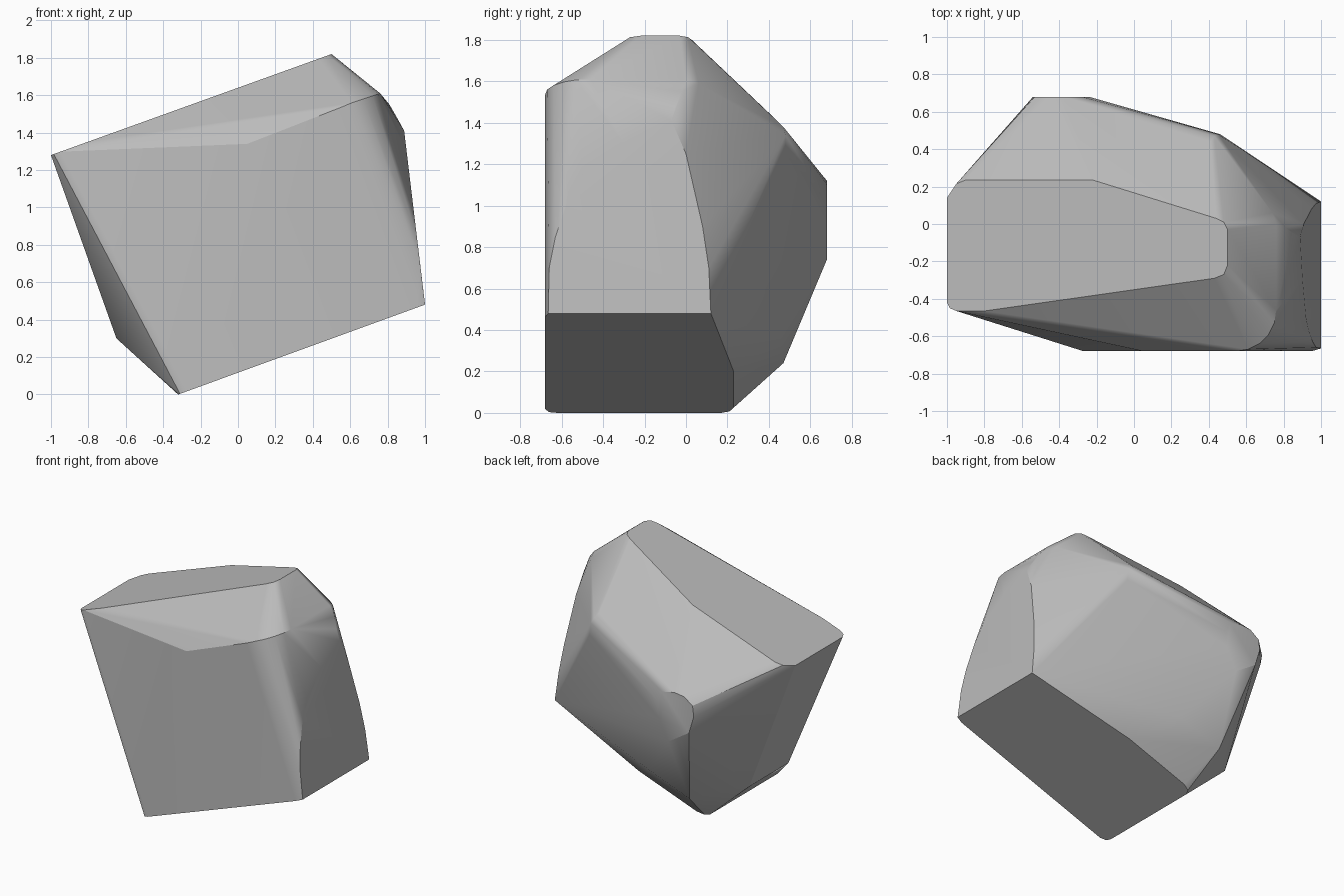
import bpy
import bmesh
import math

# Remove the default object
default_cube = bpy.data.objects.get("Cube")
if default_cube:
    bpy.data.objects.remove(default_cube, do_unlink=True)

FRONT, BACK = -0.68, 0.68


# Each helper lifts a flat outline onto one of the cut planes of the stone
def on_top(outline):
    return [(x, y, 1.28 + 0.36 * (x + 1)) for x, y in outline]


def on_bottom(outline):
    return [(x, y, 0.364 * (x + 0.32)) for x, y in outline]


def on_right(outline):
    return [(1 - 0.12 * (z - 0.48), y, z) for y, z in outline]


def on_front(outline):
    return [(x, FRONT, z) for x, z in outline]


def on_back(outline):
    return [(x, BACK, z) for x, z in outline]


def make_material(name, colour):
    material = bpy.data.materials.new(name)
    material.use_nodes = True
    material.diffuse_color = colour
    shader = next(n for n in material.node_tree.nodes if n.type == 'BSDF_PRINCIPLED')
    shader.inputs["Base Color"].default_value = colour
    shader.inputs["Roughness"].default_value = 0.8
    return material


def make_hull(name, points, material):
    """Wrap the points in a convex skin with merged flat faces."""
    mesh = bpy.data.meshes.new(name)
    bm = bmesh.new()
    for point in points:
        bm.verts.new(point)
    bmesh.ops.convex_hull(bm, input=bm.verts[:])
    loose = [v for v in bm.verts if not v.link_faces]
    bmesh.ops.delete(bm, geom=loose, context='VERTS')
    bmesh.ops.dissolve_limit(bm, angle_limit=math.radians(1),
                             verts=bm.verts[:], edges=bm.edges[:])
    bmesh.ops.recalc_face_normals(bm, faces=bm.faces[:])
    bm.to_mesh(mesh)
    bm.free()
    mesh.materials.append(material)
    stone = bpy.data.objects.new(name, mesh)
    bpy.context.collection.objects.link(stone)
    return stone


# Sloping top face with rounded corners
points = on_top([(-1, -0.42), (-0.985, -0.45), (-0.95, -0.465), (-0.8, -0.465),
                 (0.43, -0.29), (0.48, -0.27), (0.5, -0.22), (0.5, -0.03),
                 (0.48, 0.01), (0.44, 0.03), (-0.22, 0.235), (-0.9, 0.235),
                 (-0.95, 0.215), (-1, 0.14)])

# Sloping underside
points += on_bottom([(-0.32, -0.62), (-0.31, -0.66), (-0.27, FRONT),
                     (0.95, FRONT), (1, -0.665), (1, 0.12), (0.23, 0.23),
                     (-0.25, 0.23), (-0.3, 0.21), (-0.32, 0.17)])

# Right face with bowed sides
points += on_right([(-0.66, 0.7), (-0.63, 0.85), (-0.57, 1.03), (-0.5, 1.15),
                    (-0.3, 1.3), (-0.07, 1.41), (0, 1.25), (0.04, 1.08),
                    (0.08, 0.9), (0.11, 0.7)])

# Upright front face and the small flat at the back
points += on_front([(0.05, 1.34), (0.42, 1.485), (0.55, 1.535)])
points += on_back([(-0.54, 0.98), (-0.53, 1.06), (-0.46, 1.11), (-0.38, 1.12),
                   (-0.28, 1.1), (-0.24, 1.02), (-0.25, 0.9), (-0.33, 0.74),
                   (-0.5, 0.85)])

# Rounded shoulder between the front and right faces
points += [(0.61, -0.67, 1.56), (0.67, -0.64, 1.58), (0.72, -0.59, 1.597),
           (0.75, -0.53, 1.607), (0.76, -0.46, 1.61), (0.76, 0, 1.61),
           (0.81, -0.02, 1.55), (0.85, -0.05, 1.48), (0.74, 0.06, 1.59)]

# Rounded ridge end at the back
points += [(0.41, 0.44, 1.41), (0.43, 0.47, 1.38), (0.45, 0.48, 1.34),
           (0.46, 0.48, 1.25)]

# Lower corners at the back and on the other side
points += [(-0.02, 0.46, 0.36), (-0.36, 0.47, 0.24),
           (-0.65, 0.18, 0.3), (-0.65, -0.28, 0.3)]

stone_grey = make_material("stone grey", (0.5, 0.5, 0.5, 1))
stone = make_hull("faceted_stone", points, stone_grey)

# Soft shading over the rounded corners, crisp main edges
bpy.ops.object.select_all(action='DESELECT')
stone.select_set(True)
bpy.context.view_layer.objects.active = stone
bpy.ops.object.shade_smooth_by_angle(angle=math.radians(24))
weighted = stone.modifiers.new("face weighting", 'WEIGHTED_NORMAL')
weighted.keep_sharp = True
